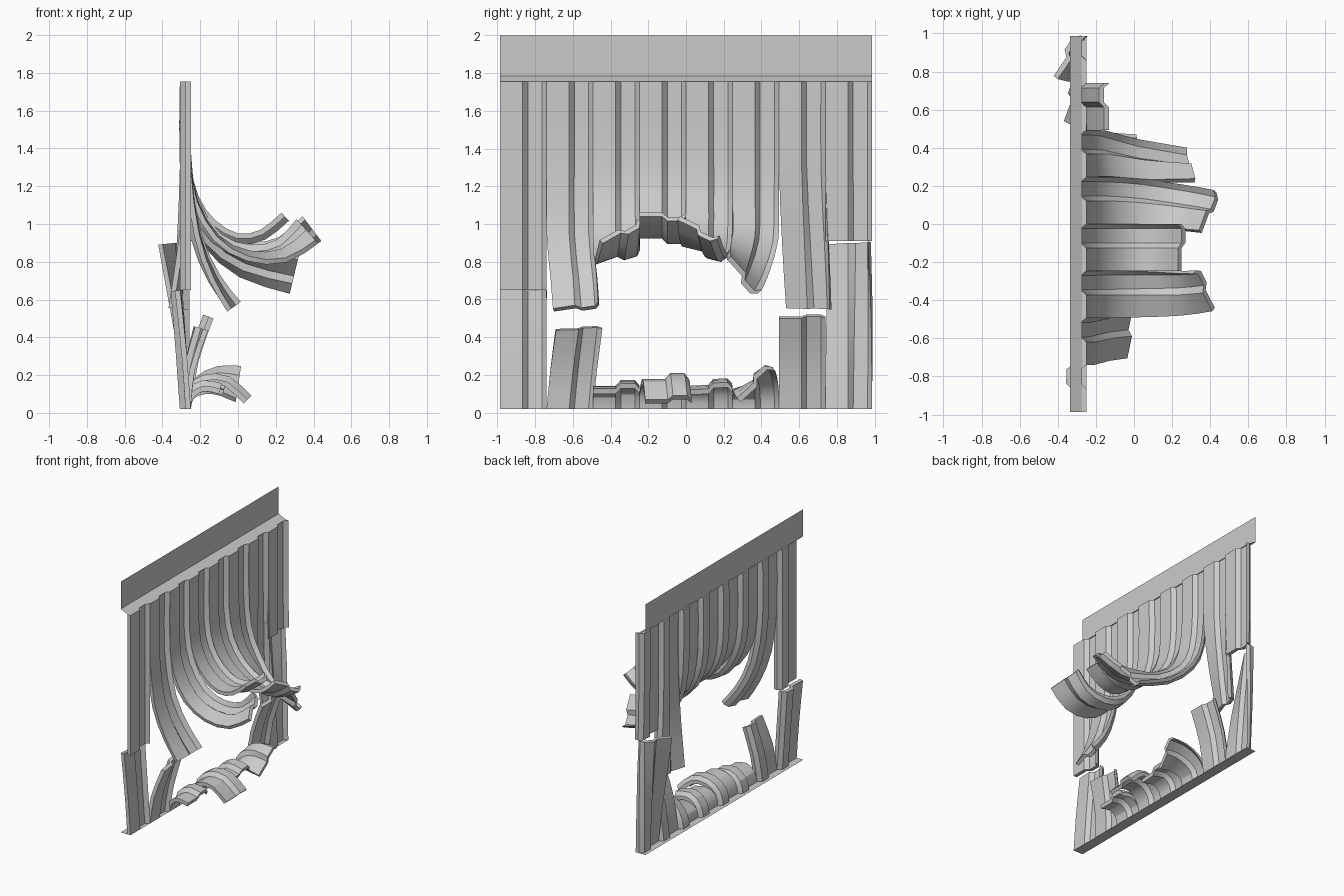
import bpy
import bmesh
import math
from mathutils import Vector

if "Cube" in bpy.data.objects:
    bpy.data.objects.remove(bpy.data.objects["Cube"], do_unlink=True)

metal = bpy.data.materials.new("grey_metal")
metal.use_nodes = True
metal.diffuse_color = (0.6, 0.6, 0.6, 1)
metal.node_tree.nodes["Principled BSDF"].inputs["Base Color"].default_value = (0.6, 0.6, 0.6, 1)

PITCH = 0.2463          # width of one corrugated strip
HALF = PITCH * 4
FACE, TOP, BASE = -0.25, 1.755, 0.02
THICK = 0.028
# front profile of one strip: across, depth
RIB = [(0, 0), (0.12, 0), (0.147, -0.03), (0.222, -0.03), (PITCH, 0)]


def finish(name, bm, smooth=True):
    mesh = bpy.data.meshes.new(name)
    bmesh.ops.recalc_face_normals(bm, faces=bm.faces[:])
    bm.to_mesh(mesh)
    bm.free()
    mesh.materials.append(metal)
    obj = bpy.data.objects.new(name, mesh)
    bpy.context.collection.objects.link(obj)
    if smooth:
        bpy.ops.object.select_all(action='DESELECT')
        obj.select_set(True)
        bpy.context.view_layer.objects.active = obj
        bpy.ops.object.shade_smooth_by_angle(angle=math.radians(25))


def refine(path, steps=2):
    """Round a path with Catmull-Rom interpolation."""
    pts = [Vector(p) for p in path]
    ext = [2 * pts[0] - pts[1]] + pts + [2 * pts[-1] - pts[-2]]
    out = []
    for a, b, c, d in zip(ext, ext[1:], ext[2:], ext[3:]):
        for k in range(steps):
            t = k / steps
            out.append(0.5 * (2 * b + (c - a) * t + (2 * a - 5 * b + 4 * c - d) * t * t
                              + (3 * b - a - 3 * c + d) * t ** 3))
    return out + [pts[-1]]


def strip(name, index, path, upward):
    """Sweep the ribbed section along x, z, sideways drift, twist."""
    start = (FACE, BASE if upward else TOP, 0, 0)
    rows = refine([start] + path)
    middle = -HALF + PITCH * (index + 0.5)
    section = RIB + [(v, u - THICK) for v, u in reversed(RIB)]
    bm = bmesh.new()
    rings = []
    for i, (x, z, drift, twist) in enumerate(rows):
        p, q = rows[max(i - 1, 0)], rows[min(i + 1, len(rows) - 1)]
        tangent = Vector((q[0] - p[0], q[1] - p[1])).normalized()
        if i == 0:
            tangent = Vector((0, 1 if upward else -1))
        nx, nz = (tangent.y, -tangent.x) if upward else (-tangent.y, tangent.x)
        c, s = math.cos(twist), math.sin(twist)
        ring = []
        for v, u in section:
            v -= PITCH / 2
            across, out = v * c - u * s, v * s + u * c
            ring.append(bm.verts.new((x + nx * out, middle + drift + across, z + nz * out)))
        rings.append(ring)
    n = len(section)
    for a, b in zip(rings, rings[1:]):
        for j in range(n):
            k = (j + 1) % n
            bm.faces.new((a[j], a[k], b[k], b[j]))
    for ring in (rings[0], rings[-1]):
        for j in range(len(RIB) - 1):
            bm.faces.new((ring[j], ring[j + 1], ring[n - 2 - j], ring[n - 1 - j]))
    finish(name, bm)


def sheet(name, profile):
    """Thin folded sheet running the full width of the wall."""
    bm = bmesh.new()
    rows = [[bm.verts.new((x, y, z)) for y in (-HALF, HALF)] for x, z in profile]
    for a, b in zip(rows, rows[1:]):
        bm.faces.new((a[0], a[1], b[1], b[0]))
    finish(name, bm, smooth=False)


# Header board with its sloping lip, and floor sill
sheet("header", [(-0.335, 2), (-0.335, 1.785), (-0.272, 1.755)])
sheet("sill", [(-0.335, 0.02), (-0.25, 0.02)])

# Hanging strips, peeled outward around the hole
upper = [
    [(-0.25, 1.2, 0, 0), (-0.25, 0.65, 0, 0)],
    [(-0.25, 1.3, 0, 0), (-0.2, 0.95, 0, 0.05), (-0.11, 0.72, 0.02, 0.15), (-0.01, 0.57, 0.03, 0.25)],
    [(-0.25, 1.35, 0, 0), (-0.21, 1.12, 0, 0.05), (-0.1, 0.94, 0, 0.1),
     (0.06, 0.86, 0, 0.25), (0.23, 0.87, 0, 0.45), (0.36, 0.97, 0.01, 0.65)],
    [(-0.25, 1.35, 0, 0), (-0.21, 1.15, 0, 0), (-0.12, 1.02, 0, 0),
     (0, 0.95, 0, 0), (0.12, 0.97, 0, 0), (0.23, 1.06, 0, 0)],
    [(-0.25, 1.35, 0, 0), (-0.21, 1.13, 0, 0), (-0.1, 0.97, 0, -0.05),
     (0.06, 0.89, -0.01, -0.15), (0.23, 0.89, -0.03, -0.35), (0.38, 0.99, -0.05, -0.55)],
    [(-0.25, 1.4, 0, 0), (-0.22, 1.12, 0, -0.05), (-0.13, 0.94, 0, -0.2),
     (0.05, 0.81, -0.03, -0.55), (0.3, 0.74, -0.05, -0.85)],
    [(-0.25, 1.3, 0, 0), (-0.27, 0.9, 0.015, 0.15), (-0.3, 0.55, 0.03, 0.35)],
    [(-0.25, 1.3, 0, 0), (-0.25, 0.91, 0, 0.05)],
]
# Standing stubs, curled along the floor
lower = [
    [(-0.27, 0.3, 0, 0), (-0.3, 0.65, 0, 0.05)],
    [(-0.23, 0.22, 0.02, 0), (-0.17, 0.44, 0.05, -0.1)],
    [(-0.235, 0.08, 0, 0), (-0.18, 0.115, 0, 0), (-0.1, 0.1, 0, 0)],
    [(-0.235, 0.09, 0, 0), (-0.17, 0.145, 0.01, 0), (-0.07, 0.14, 0.02, 0), (0.03, 0.05, 0.03, 0)],
    [(-0.235, 0.08, 0, 0), (-0.18, 0.12, 0, -0.05), (-0.08, 0.1, 0, -0.05)],
    [(-0.24, 0.07, 0, 0), (-0.19, 0.12, 0, -0.2), (-0.1, 0.15, 0, -0.5), (0, 0.14, 0.01, -0.75)],
    [(-0.21, 0.27, 0, 0), (-0.13, 0.5, 0, 0)],
    [(-0.28, 0.4, 0, 0.2), (-0.33, 0.9, 0, 0.6)],
]
for i, (high, low) in enumerate(zip(upper, lower)):
    strip(f"upper_strip_{i + 1}", i, high, False)
    strip(f"lower_strip_{i + 1}", i, low, True)
